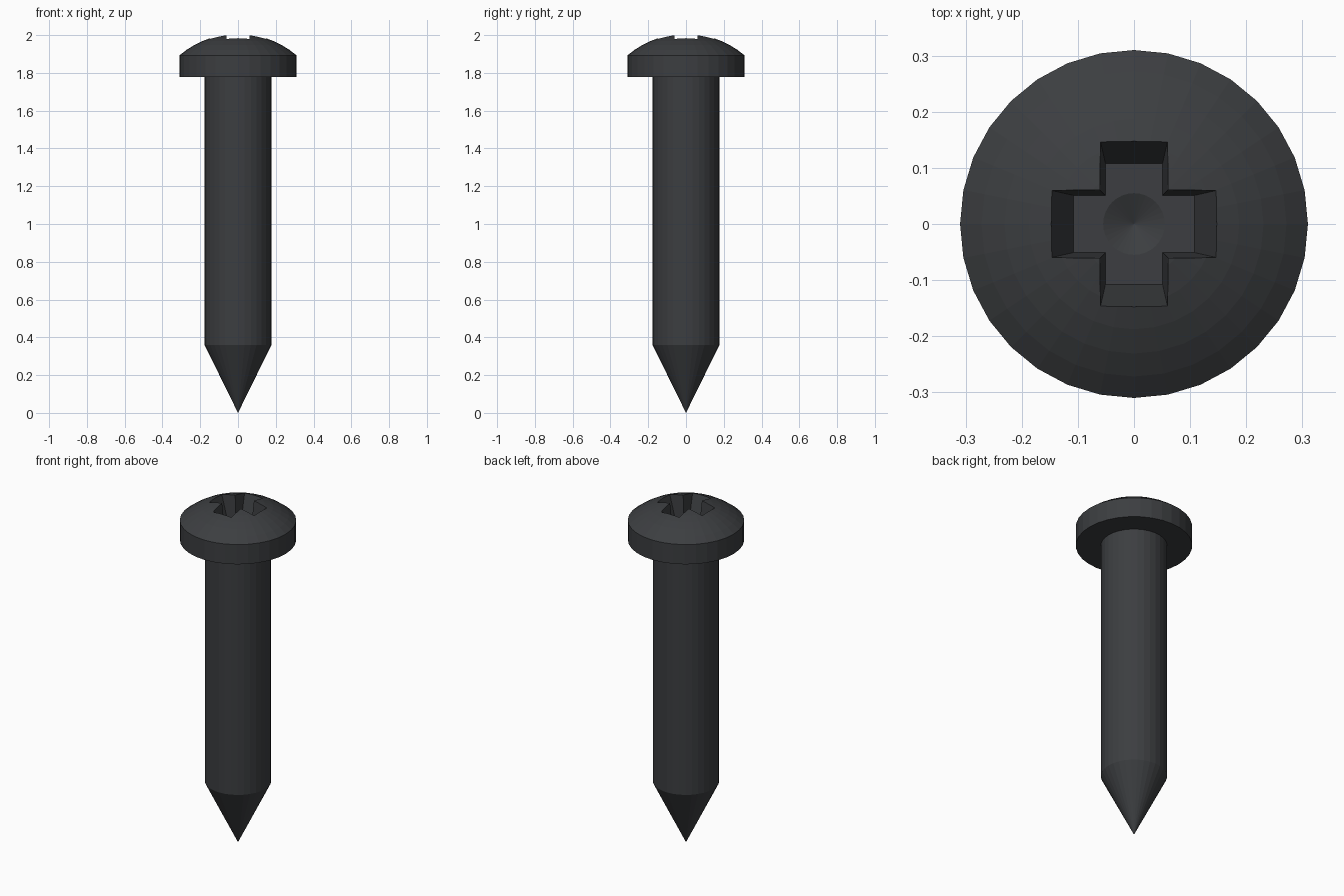
import bpy, bmesh, math

if "Cube" in bpy.data.objects:
    bpy.data.objects.remove(bpy.data.objects["Cube"])

SIDES = 32


def make_object(name, bm):
    bmesh.ops.recalc_face_normals(bm, faces=bm.faces[:])
    mesh = bpy.data.meshes.new(name)
    bm.to_mesh(mesh)
    bm.free()
    obj = bpy.data.objects.new(name, mesh)
    bpy.context.collection.objects.link(obj)
    return obj


def lathe(name, profile):
    """Revolve (radius, z) points; first and last points lie on the axis."""
    bm = bmesh.new()
    verts = [bm.verts.new((r, 0, z)) for r, z in profile]
    edges = [bm.edges.new(pair) for pair in zip(verts, verts[1:])]
    bmesh.ops.spin(bm, geom=verts + edges, cent=(0, 0, 0), axis=(0, 0, 1),
                   angle=math.tau, steps=SIDES, use_duplicate=False)
    bmesh.ops.remove_doubles(bm, verts=bm.verts[:], dist=1e-5)
    return make_object(name, bm)


def cross_cutter(name, levels):
    """Tapered plus-shaped prism from (z, arm length, half width) levels."""
    bm = bmesh.new()
    rings = []
    for z, a, w in levels:
        ring = []
        for k in range(4):
            c, s = round(math.cos(k * math.pi / 2)), round(math.sin(k * math.pi / 2))
            for x, y in ((a, -w), (a, w), (w, w)):
                ring.append(bm.verts.new((c * x - s * y, s * x + c * y, z)))
        rings.append(ring)
    low, high = rings
    for i in range(12):
        j = (i + 1) % 12
        bm.faces.new((low[i], low[j], high[j], high[i]))
    bm.faces.new(low)
    bm.faces.new(high)
    return make_object(name, bm)


# Screw body: pointed tip, plain shank, flat-sided head and domed top
base_z, apex_z, head_r = 1.893, 2.007, 0.31
rise = apex_z - base_z
dome_r = (head_r ** 2 + rise ** 2) / (2 * rise)
half_angle = math.asin(head_r / dome_r)
profile = [(0, 0), (0.177, 0.36), (0.177, 1.777), (head_r, 1.777)]
for i in range(8):
    t = half_angle * (1 - i / 7)
    profile.append((dome_r * math.sin(t) if i < 7 else 0,
                    apex_z - dome_r * (1 - math.cos(t))))
screw = lathe("screw", profile)

# Cross-shaped driver recess with tapered walls and a conical pit
floor_z, rim_z, top_z = 1.86, 1.985, 2.05
k = (top_z - rim_z) / (rim_z - floor_z)
recess = cross_cutter("recess_cutter", [
    (floor_z, 0.108, 0.051),
    (top_z, 0.148 + 0.04 * k, 0.06 + 0.009 * k)])
pit = lathe("pit_cutter", [(0, floor_z - 0.025), (0.055, floor_z),
                           (0.04, floor_z + 0.03), (0, floor_z + 0.03)])

bpy.context.view_layer.objects.active = screw
for cutter in (recess, pit):
    cutter.hide_render = True
    mod = screw.modifiers.new(cutter.name, 'BOOLEAN')
    mod.operation = 'DIFFERENCE'
    mod.solver = 'EXACT'
    mod.object = cutter
    bpy.ops.object.modifier_apply(modifier=mod.name)
    bpy.data.objects.remove(cutter)

# Dark metal
metal = bpy.data.materials.new("dark_metal")
metal.diffuse_color = (0.045, 0.048, 0.052, 1)
metal.use_nodes = True
metal.node_tree.nodes["Principled BSDF"].inputs["Base Color"].default_value = metal.diffuse_color
screw.data.materials.clear()
screw.data.materials.append(metal)
